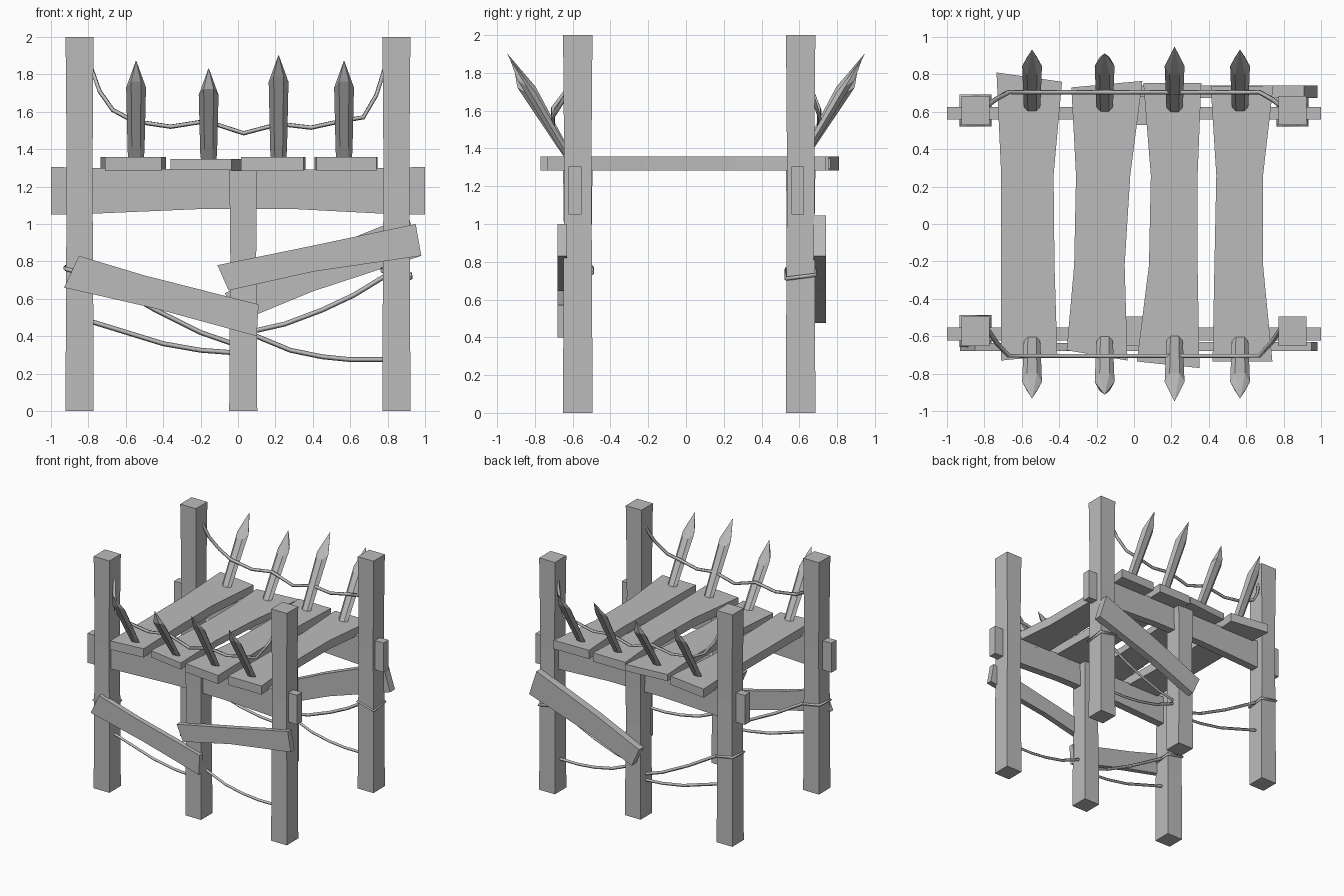
import bpy, bmesh, math
from mathutils import Vector

cube = bpy.data.objects.get("Cube")
if cube:
    bpy.data.objects.remove(cube)

wood = bpy.data.materials.new("weathered_grey")
wood.use_nodes = True
grey = (0.5, 0.5, 0.5, 1)
wood.diffuse_color = grey
wood.node_tree.nodes["Principled BSDF"].inputs["Base Color"].default_value = grey


def finish(name, bm):
    bmesh.ops.recalc_face_normals(bm, faces=bm.faces)
    mesh = bpy.data.meshes.new(name)
    bm.to_mesh(mesh)
    bm.free()
    mesh.materials.append(wood)
    obj = bpy.data.objects.new(name, mesh)
    bpy.context.collection.objects.link(obj)
    return obj


def loft(name, rings):
    """Skin a list of equal-length point rings and cap both ends."""
    bm = bmesh.new()
    loops = [[bm.verts.new(p) for p in ring] for ring in rings]
    n = len(loops[0])
    for a, b in zip(loops, loops[1:]):
        for i in range(n):
            j = (i + 1) % n
            bm.faces.new((a[i], a[j], b[j], b[i]))
    bm.faces.new(loops[0])
    bm.faces.new(loops[-1])
    return finish(name, bm)


def rect(x0, x1, y0, y1, z):
    return [(x0, y0, z), (x1, y0, z), (x1, y1, z), (x0, y1, z)]


def post(name, x, y, top):
    rings = []
    for t, w in ((0, 0.075), (0.3, 0.073), (0.62, 0.069), (0.85, 0.072), (1, 0.075)):
        rings.append(rect(x - w, x + w, y - w - 0.003, y + w + 0.003, t * top))
    loft(name, rings)


def board(name, stations, y0, y1):
    """Upright board: stations are (x_low, z_low, x_high, z_high)."""
    loft(name, [[(a, y0, b), (a, y1, b), (c, y1, d), (c, y0, d)]
                for a, b, c, d in stations])


def rope(name, points, radius=0.013, closed=False):
    curve = bpy.data.curves.new(name, "CURVE")
    curve.dimensions = "3D"
    curve.bevel_depth = radius
    curve.bevel_resolution = 0
    curve.use_fill_caps = True
    spline = curve.splines.new("POLY")
    spline.points.add(len(points) - 1)
    for p, co in zip(spline.points, points):
        p.co = (*co, 1)
    spline.use_cyclic_u = closed
    curve.materials.append(wood)
    obj = bpy.data.objects.new(name, curve)
    bpy.context.collection.objects.link(obj)


def spike(name, x, side, top):
    """Hexagonal stake leaning outward from the deck edge."""
    base = Vector((x, side * 0.575, 1.275))
    tip = Vector((x, side * (0.93 + (top - 1.87) * 0.5), top))
    shoulder = Vector((x, side * 0.845, top - 0.14))
    across = Vector((0, side * 0.83, 0.55))
    rings = []
    for c, rx, ry in ((base, 0.034, 0.034), (base.lerp(shoulder, 0.25), 0.045, 0.05),
                      (shoulder, 0.053, 0.066), (tip, 0.002, 0.002)):
        rings.append([c + Vector((rx * math.cos(i * math.pi / 3), 0, 0))
                      + across * ry * math.sin(i * math.pi / 3) for i in range(6)])
    loft(name, rings)


def wrap(name, x, y, z):
    """Rope tied round a post."""
    w = 0.078
    rope(name, [(x - w, y - w, z + 0.02), (x + w, y - w, z - 0.02),
                (x + w, y + w, z), (x - w, y + w, z + 0.03)], 0.011, True)


SIDES = (("front", -1, -0.573), ("back", 1, 0.607))

for label, side, y in SIDES:
    # Posts and crossbeam
    post(label + "_right_post", -0.847, y, 2)
    post(label + "_left_post", 0.847, y, 2)
    post(label + "_middle_post", 0.028, y, 1.285)
    yb = y - 0.015
    board(label + "_beam", [(x, z, x, t) for x, z, t in (
        (-1, 1.05, 1.305), (-0.78, 1.055, 1.3), (-0.2, 1.08, 1.29),
        (0.3, 1.08, 1.29), (0.78, 1.055, 1.3), (1, 1.05, 1.305))],
        yb - 0.034, yb + 0.034)

    # Stakes and the rope threaded along them
    for i, (x, top) in enumerate(((-0.545, 1.87), (-0.157, 1.83), (0.217, 1.9), (0.567, 1.87))):
        spike(f"{label}_stake_{i + 1}", x, side, top)
    yp, ys = y + 0.02, side * 0.705
    rope(label + "_rail_rope", [
        (-0.79, yp, 1.85), (-0.74, (yp + ys) / 2, 1.71), (-0.67, ys, 1.61),
        (-0.56, ys, 1.55), (-0.36, ys, 1.52), (-0.17, ys, 1.55), (0.03, ys, 1.485),
        (0.22, ys, 1.535), (0.39, ys, 1.515), (0.55, ys, 1.55),
        (0.67, ys, 1.57), (0.74, (yp + ys) / 2, 1.69), (0.79, yp, 1.85)])

    # Sagging ropes between the legs
    rope(label + "_low_rope_right", [(-0.79, y, 0.48), (-0.4, y, 0.36),
                                     (-0.2, y, 0.325), (0, y, 0.31)])
    rope(label + "_high_rope_right", [(-0.8, y, 0.75), (-0.45, y, 0.545),
                                      (-0.2, y, 0.42), (0, y, 0.35)])
    rope(label + "_low_rope_left", [(0.05, y, 0.42), (0.28, y, 0.325), (0.45, y, 0.29),
                                    (0.6, y, 0.275), (0.8, y, 0.275)])
    wrap(label + "_right_tie", -0.847, y, 0.74)

yb = SIDES[1][2]
rope("back_high_rope_left", [(0.05, yb, 0.42), (0.25, yb, 0.465),
                             (0.45, yb, 0.54), (0.62, yb, 0.62), (0.8, yb, 0.73)])
wrap("back_left_tie", 0.847, yb, 0.73)

# Nailed-on braces
board("front_right_brace", [(-0.93, 0.66, -0.85, 0.83), (-0.45, 0.55, -0.5, 0.725),
                            (0.1, 0.4, 0.11, 0.57)], -0.68, -0.635)
board("front_left_brace", [(-0.05, 0.645, -0.11, 0.78), (0.4, 0.745, 0.38, 0.88),
                           (0.98, 0.83, 0.95, 1.0)], -0.68, -0.63)
board("back_left_brace", [(0, 0.475, -0.07, 0.63), (0.4, 0.64, 0.35, 0.82),
                          (0.98, 0.83, 0.91, 1.045)], 0.675, 0.74)

# Deck planks: (y, x_left, x_right) stations, slightly waisted
planks = (
    ((-0.73, -0.71), (-0.70, -0.41), (-0.71, -0.425), (-0.71, -0.43), (0.81, -0.735), (0.76, -0.385)),
    ((-0.675, -0.36), (-0.73, -0.035), (-0.32, -0.05), (-0.31, -0.02), (0.73, -0.335), (0.765, 0.045)),
    ((-0.735, 0.015), (-0.77, 0.35), (0.08, 0.34), (0.09, 0.34), (0.755, 0.05), (0.755, 0.36)),
    ((-0.735, 0.42), (-0.735, 0.74), (0.43, 0.69), (0.44, 0.69), (0.735, 0.41), (0.74, 0.745)),
)
for i, (fl, fr, m1, m2, bl, br) in enumerate(planks):
    lo, hi = (1.29, 1.347) if i == 1 else (1.283, 1.358)
    rings = []
    for (ya, xa), (yc, xc) in ((fl, fr), ((-0.22, m1[0]), (-0.22, m1[1])),
                               ((0.26, m2[0]), (0.26, m2[1])), (bl, br)):
        rings.append([(xa, ya, lo), (xc, yc, lo), (xc, yc, hi), (xa, ya, hi)])
    loft(f"deck_plank_{i + 1}", rings)
